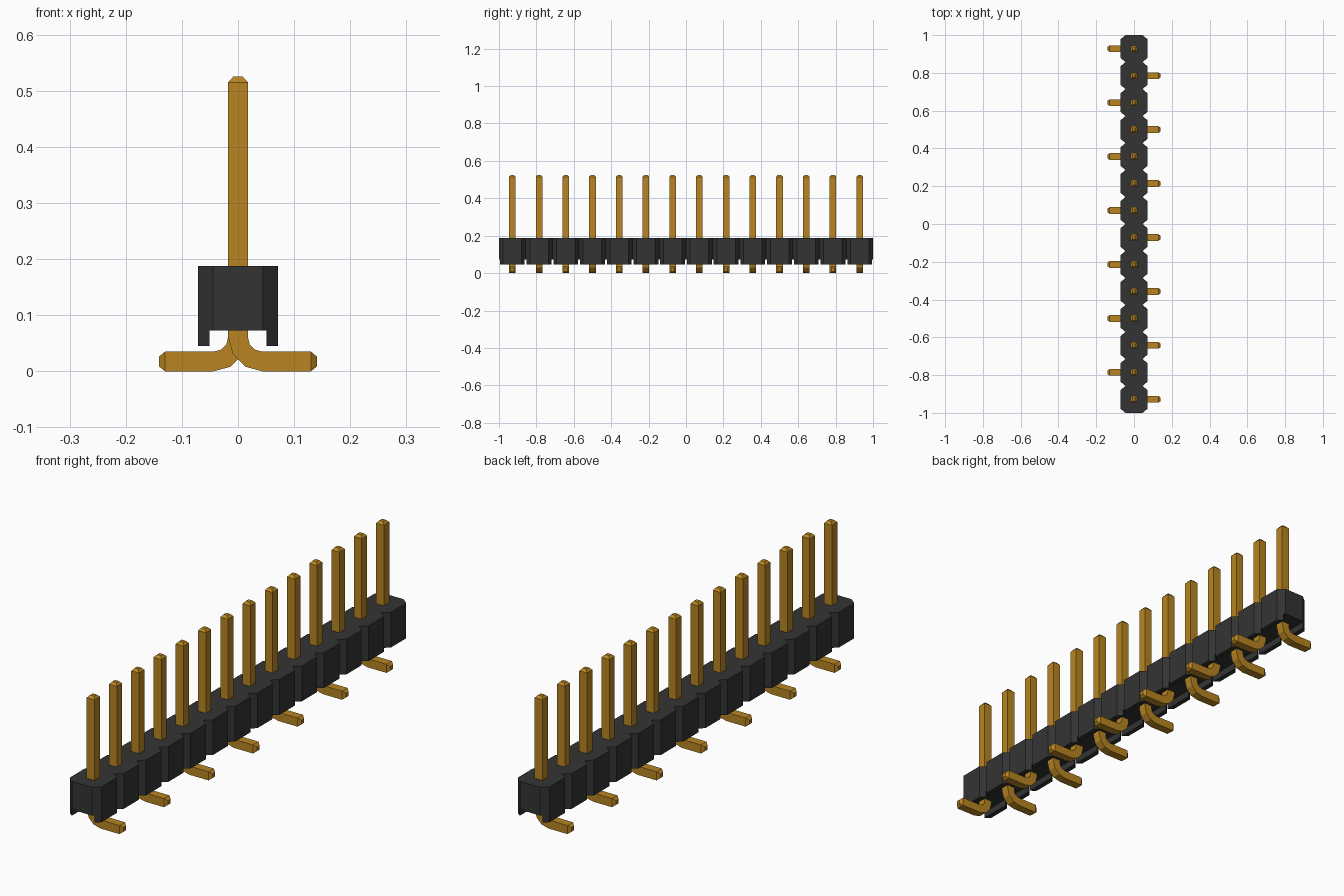
import bpy, bmesh, math

cube = bpy.data.objects.get("Cube")
if cube:
    bpy.data.objects.remove(cube)

COUNT = 14
PITCH = 2 / COUNT
HALF = PITCH / 2
PIN = 0.0175            # half thickness of a pin
WAIST, WAIST_Y = 0.045, 0.022   # chamfer between housing segments
WALL = 0.051            # inner face of the skirts
BASE, CHANNEL, TOP = 0.045, 0.073, 0.188


def material(name, color):
    mat = bpy.data.materials.new(name)
    mat.use_nodes = True
    mat.diffuse_color = color
    bsdf = mat.node_tree.nodes["Principled BSDF"]
    bsdf.inputs["Base Color"].default_value = color
    bsdf.inputs["Roughness"].default_value = 0.6
    return mat


black = material("black plastic", (0.034, 0.034, 0.034, 1))
gold = material("gold metal", (0.48, 0.235, 0.016, 1))


def finish(bm, name, mat):
    bmesh.ops.recalc_face_normals(bm, faces=bm.faces)
    mesh = bpy.data.meshes.new(name)
    bm.to_mesh(mesh)
    bm.free()
    mesh.materials.append(mat)
    obj = bpy.data.objects.new(name, mesh)
    bpy.context.collection.objects.link(obj)
    return obj


def prism(bm, outline, low, high):
    face = bm.faces.new([bm.verts.new((x, y, low)) for x, y in outline])
    new = bmesh.ops.extrude_face_region(bm, geom=[face])["geom"]
    verts = [v for v in new if isinstance(v, bmesh.types.BMVert)]
    bmesh.ops.translate(bm, verts=verts, vec=(0, 0, high - low))


centres = [-1 + PITCH * (i + 0.5) for i in range(COUNT)]

# Housing: a row of chamfered blocks joined at their waists
side = [(WAIST, -1)]
for y in centres:
    side += [(HALF, y - HALF + WAIST_Y), (HALF, y + HALF - WAIST_Y), (WAIST, y + HALF)]
bm = bmesh.new()
prism(bm, side + [(-x, y) for x, y in reversed(side)], CHANNEL, TOP)
finish(bm, "housing", black)

# Skirts below the housing, either side of the open channel
inner = HALF - WAIST_Y * (WALL - WAIST) / (HALF - WAIST)
outer = HALF - WAIST_Y
bm = bmesh.new()
for y in centres:
    for s in (-1, 1):
        prism(bm, [(s * WALL, y - inner), (s * HALF, y - outer),
                   (s * HALF, y + outer), (s * WALL, y + inner)], BASE, CHANNEL)
finish(bm, "housing_skirts", black)

# Pin path stations: centre x, centre z, direction across the pin, half size
BEND = 0.0435           # bend radius along the centre line
TIP = 0.0085
stations = [(0, 0.525, 0, TIP), (0, 0.515, 0, PIN)]
for a in (0, 30, 60, 90):
    t = math.radians(a)
    stations.append((BEND * (1 - math.cos(t)), PIN + BEND * (1 - math.sin(t)), t, PIN))
stations += [(0.13, PIN, math.pi / 2, PIN), (0.141, PIN, math.pi / 2, TIP)]


def make_pin(name, y, s):
    bm = bmesh.new()
    rings = []
    for x, z, t, h in stations:
        dx, dz = h * math.cos(t), h * math.sin(t)
        rings.append([bm.verts.new((s * (x + u * dx), y + v * h, z + u * dz))
                      for u, v in ((-1, -1), (1, -1), (1, 1), (-1, 1))])
    for a, b in zip(rings, rings[1:]):
        for i in range(4):
            j = (i + 1) % 4
            bm.faces.new((a[i], a[j], b[j], b[i]))
    bm.faces.new(rings[0])
    bm.faces.new(rings[-1])
    finish(bm, name, gold)


# Pins, with feet alternating between the two sides
for i, y in enumerate(centres):
    make_pin(f"pin_{i + 1}", y, 1 if i % 2 == 0 else -1)
